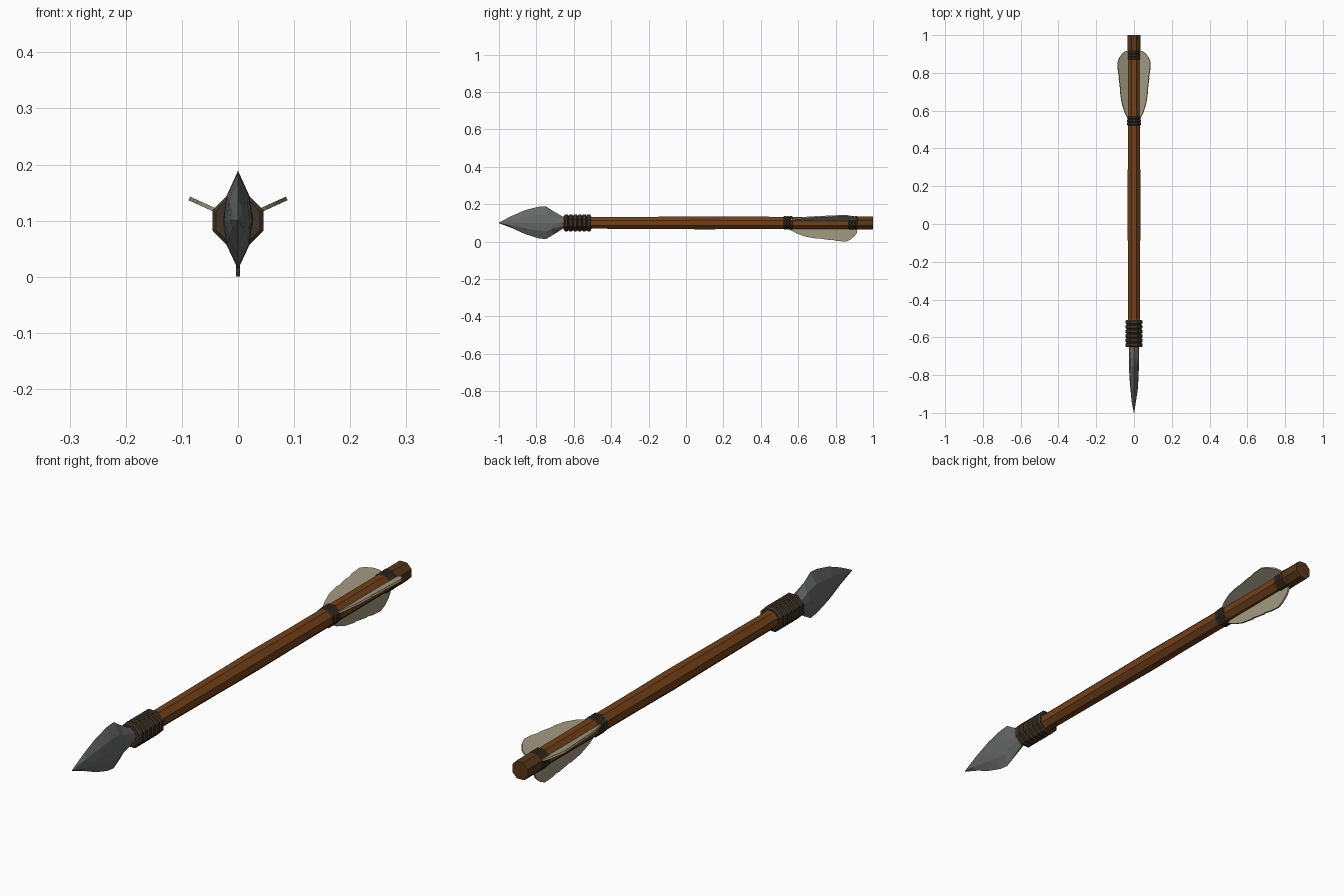
import bpy, bmesh, math
from mathutils import Vector

if "Cube" in bpy.data.objects:
    bpy.data.objects.remove(bpy.data.objects["Cube"])

AXIS_Z = 0.1


def material(name, rgb):
    m = bpy.data.materials.new(name)
    m.diffuse_color = (*rgb, 1)
    m.use_nodes = True
    m.node_tree.nodes["Principled BSDF"].inputs["Base Color"].default_value = m.diffuse_color
    return m


WOOD = material("warm brown wood", (0.17, 0.052, 0.010))
END = material("dark end wood", (0.10, 0.038, 0.010))
CORD = material("dark cord", (0.050, 0.034, 0.020))
STONE = material("grey stone", (0.135, 0.142, 0.138))
FEATHER = material("pale feather", (0.36, 0.32, 0.22))


def finish(name, bm, mat):
    bmesh.ops.recalc_face_normals(bm, faces=bm.faces)
    me = bpy.data.meshes.new(name)
    bm.to_mesh(me)
    bm.free()
    me.materials.append(mat)
    ob = bpy.data.objects.new(name, me)
    bpy.context.collection.objects.link(ob)
    return ob


def loft(name, rings, mat):
    """Join equal-length rings of points, capping both ends."""
    bm = bmesh.new()
    loops = [[bm.verts.new(p) for p in ring] for ring in rings]
    n = len(loops[0])
    for a, b in zip(loops, loops[1:]):
        for i in range(n):
            j = (i + 1) % n
            bm.faces.new((a[i], a[j], b[j], b[i]))
    bm.faces.new(loops[0])
    bm.faces.new(loops[-1])
    return finish(name, bm, mat)


def lathe(name, profile, mat, sides=8):
    """Profile of (y, flat-to-centre radius) around the arrow axis."""
    k = 1 / math.cos(math.pi / sides)
    rings = []
    for y, r in profile:
        angles = [(i + 0.5) * math.tau / sides for i in range(sides)]
        rings.append([(r * k * math.cos(a), y, AXIS_Z + r * k * math.sin(a)) for a in angles])
    return loft(name, rings, mat)


def wrap(name, y0, y1, turns, r, depth):
    """Wound cord: a row of rounded ridges."""
    step = (y1 - y0) / turns
    profile = []
    for i in range(turns):
        y = y0 + i * step
        profile += [(y, r - depth), (y + step * 0.22, r), (y + step * 0.78, r)]
    profile.append((y1, r - depth))
    return lathe(name, profile, CORD)


# Shaft and its darker end
lathe("shaft", [(-0.635, 0.040), (-0.52, 0.037), (-0.50, 0.031), (-0.1, 0.033),
                (0.1, 0.0345), (0.3, 0.033), (0.9, 0.032)], WOOD)
lathe("shaft_end", [(0.89, 0.033), (0.92, 0.035), (0.994, 0.035), (1.0, 0.033)], END)

# Cord bindings
wrap("head_binding", -0.652, -0.508, 6, 0.045, 0.006)
wrap("front_feather_binding", 0.522, 0.570, 3, 0.036, 0.003)
wrap("rear_feather_binding", 0.870, 0.918, 3, 0.036, 0.003)

# Chipped stone head: y, top edge, bottom edge, half thickness
stations = [(-1.0, 0.102, 0.098, 0.001), (-0.93, 0.138, 0.072, 0.013),
            (-0.86, 0.168, 0.040, 0.021), (-0.79, 0.186, 0.018, 0.025),
            (-0.75, 0.189, 0.013, 0.026), (-0.71, 0.163, 0.036, 0.027),
            (-0.66, 0.134, 0.068, 0.026), (-0.60, 0.125, 0.075, 0.026)]
head = []
for n, (y, top, low, t) in enumerate(stations):
    up, down = top - AXIS_Z, AXIS_Z - low
    j = 0.008 * (-1) ** n if 0 < n < 7 else 0
    head.append([(0, y, top), (t * 0.78, y + j, AXIS_Z + up * 0.5), (t, y - j, AXIS_Z),
                 (t * 0.78, y + j, AXIS_Z - down * 0.5), (0, y, low),
                 (-t * 0.78, y - j, AXIS_Z - down * 0.5), (-t, y + j, AXIS_Z),
                 (-t * 0.78, y - j, AXIS_Z + up * 0.5)])
loft("stone_head", head, STONE)

# Three feathers, each a thin extruded outline of (y, distance from axis)
outline = [(0.55, 0.02), (0.55, 0.034), (0.59, 0.056), (0.64, 0.074), (0.70, 0.084),
           (0.705, 0.082), (0.77, 0.092), (0.776, 0.090), (0.81, 0.097), (0.855, 0.100),
           (0.88, 0.089), (0.884, 0.085), (0.905, 0.068), (0.915, 0.05), (0.915, 0.02)]
for name, deg, scale in (("lower_feather", -90, 1.0), ("right_feather", 24.5, 0.955),
                         ("left_feather", 155.5, 0.955)):
    a = math.radians(deg)
    out = Vector((math.cos(a), 0, math.sin(a)))
    side = Vector((-math.sin(a), 0, math.cos(a))) * 0.0035
    pts = [Vector((0, y, AXIS_Z)) + out * r * scale for y, r in outline]
    loft(name, [[p - side for p in pts], [p + side for p in pts]], FEATHER)
